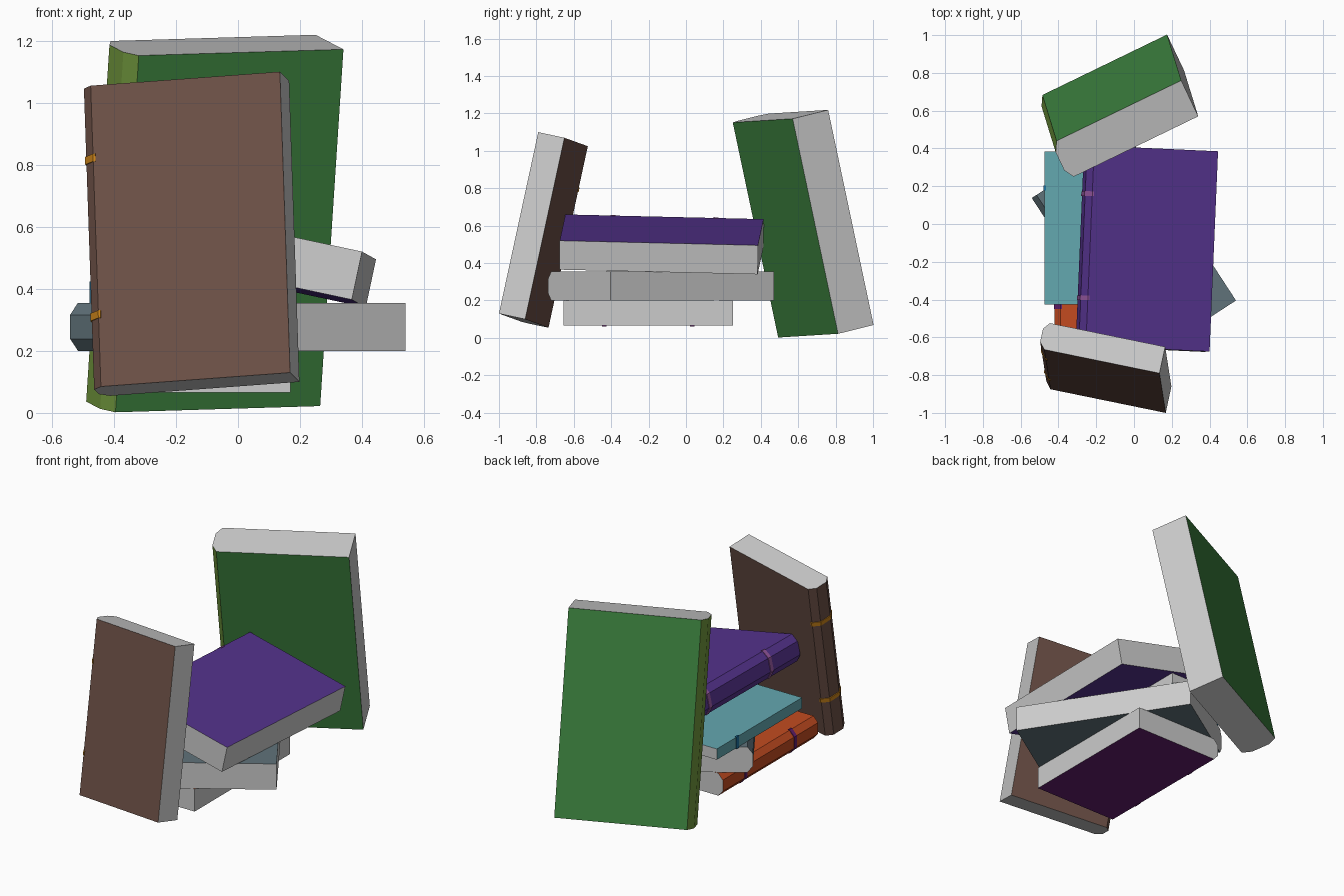
import bpy, bmesh
from mathutils import Vector

if "Cube" in bpy.data.objects:
    bpy.data.objects.remove(bpy.data.objects["Cube"])

def material(name, rgb):
    # sRGB 0-255 to linear
    lin = [((c / 255 + 0.055) / 1.055) ** 2.4 for c in rgb]
    m = bpy.data.materials.new(name)
    m.diffuse_color = (*lin, 1)
    m.use_nodes = True
    m.node_tree.nodes["Principled BSDF"].inputs["Base Color"].default_value = m.diffuse_color
    return m

paper = bpy.data.materials.new("paper")
paper.diffuse_color = (0.8, 0.8, 0.8, 1)
paper.use_nodes = True
paper.node_tree.nodes["Principled BSDF"].inputs["Base Color"].default_value = paper.diffuse_color

def extrude_profile(name, points, h, mats, side_slots):
    """Prism from a profile along h; caps use slot 0, sides use side_slots."""
    bm = bmesh.new()
    low = [bm.verts.new(p) for p in points]
    top = [bm.verts.new(p + h) for p in points]
    bm.faces.new(low)
    bm.faces.new(top)
    n = len(points)
    for i in range(n):
        j = (i + 1) % n
        bm.faces.new((low[i], low[j], top[j], top[i])).material_index = side_slots[i]
    bmesh.ops.recalc_face_normals(bm, faces=bm.faces)
    mesh = bpy.data.meshes.new(name)
    bm.to_mesh(mesh)
    bm.free()
    for m in mats:
        mesh.materials.append(m)
    ob = bpy.data.objects.new(name, mesh)
    bpy.context.collection.objects.link(ob)
    return ob

def book(name, origin, width, thick, height, cover, bulge=0.03, spine=None,
         under=None, band=None, bands=(0.24, 0.76)):
    o, w, t, h = map(Vector, (origin, width, thick, height))
    out = -w.normalized()
    # spine profile runs from the t=1 side to the t=0 side
    arc = [(1, 0), (0.75, bulge), (0.25, bulge), (0, 0)] if bulge else [(1, 0), (0, 0)]
    spine_pts = [o + t * u + out * b for u, b in arc]
    pts = [o + w, o + w + t] + spine_pts
    mats = [paper, material(name + "_cover", cover),
            material(name + "_spine", spine or cover),
            material(name + "_under", under or cover)]
    slots = [0, 1] + [2] * (len(arc) - 1) + [3]
    extrude_profile(name, pts, h, mats, slots)
    # raised bands around the spine
    if band:
        m = material(name + "_band", band)
        e = 0.004
        tn = t.normalized()
        for k, f in enumerate(bands):
            strip = [o + t * u + out * (b + e * (b > 0 or not bulge)) + tn * e * (2 * u - 1)
                     for u, b in arc]
            inner = [o - out * 0.008 - tn * e, o - out * 0.008 + t + tn * e]
            strip += inner
            base = h * f - h.normalized() * 0.0125
            extrude_profile(f"{name}_band_{k + 1}", [p + base for p in strip],
                            h.normalized() * 0.025, [m], [0] * len(strip))

# leaning books
book("green_book", (-.395, .493, .002), (.66, .32, .02), (-.09, .19, .047), (.075, -.243, 1.15),
     (62, 132, 64), spine=(112, 150, 60))
book("brown_book", (-.442, -.875, .085), (.61, -.125, .045), (.03, .14, -.03), (-.033, .21, .97),
     (108, 80, 70), band=(200, 130, 25))

# stacked books, bottom to top
book("orange_book", (-.39, -.655, .065), (.56, 0, 0), (0, 0, .135), (0, .905, 0),
     (195, 75, 32), under=(100, 30, 110), band=(100, 30, 110))
book("slate_book", (.054, -.721, .2), (.486, .316, 0), (0, 0, .155), (-.57, .875, 0),
     (96, 114, 122))
book("teal_book", (-.475, -.425, .355), (.51, 0, 0), (0, 0, .065), (0, .81, 0),
     (100, 168, 176), bulge=0, band=(30, 115, 160), bands=(0.76,))
book("purple_book", (-.288, -.647, .505), (.655, -.03, -.14), (.033, .002, .155), (.045, 1.06, -.025),
     (84, 50, 140), band=(145, 85, 155))
